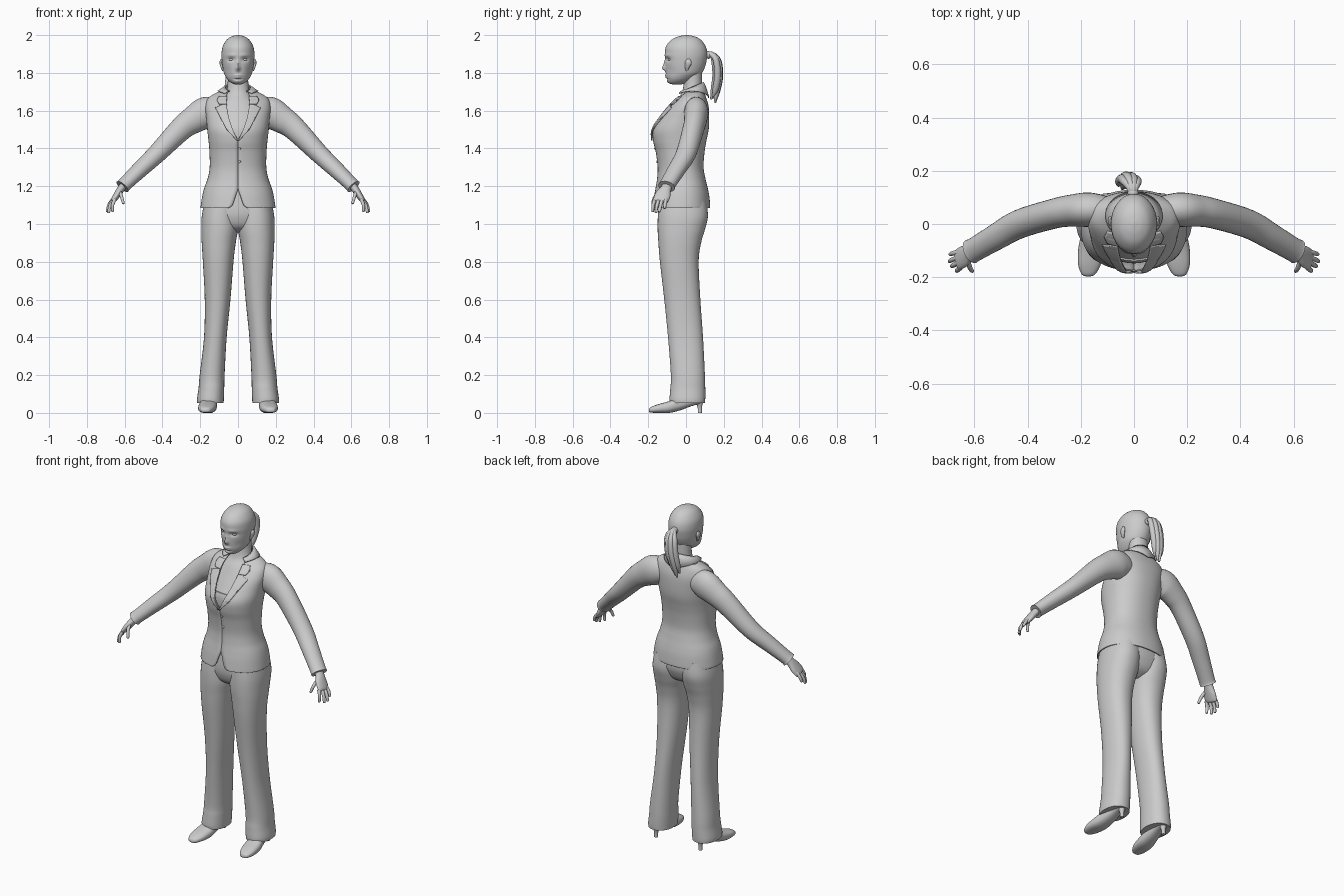
import bpy, bmesh, math
from mathutils import Vector

grey = bpy.data.materials.new("plain grey")
grey.diffuse_color = (0.6, 0.6, 0.6, 1)


def spline(keys, sub=6):
    """Catmull-Rom resampling of a short table of number rows."""
    out = []
    for i in range(len(keys) - 1):
        a, b = keys[i], keys[i + 1]
        p = keys[i - 1] if i else a
        q = keys[min(i + 2, len(keys) - 1)]
        for k in range(sub):
            t = k / sub
            out.append([0.5 * (2 * B + (C - A) * t + (2 * A - 5 * B + 4 * C - D) * t * t
                               + (3 * B - A - 3 * C + D) * t ** 3)
                        for A, B, C, D in zip(p, a, b, q)])
    return out + [list(keys[-1])]


def grid(name, rows, closed=True, cap=True, mirror=False, thick=0, sharp=50):
    """Skin rows of points into one smooth object."""
    bm = bmesh.new()
    vs = [[bm.verts.new(p) for p in r] for r in rows]
    n = len(rows[0])
    for a, b in zip(vs, vs[1:]):
        for i in range(n if closed else n - 1):
            j = (i + 1) % n
            bm.faces.new((a[i], a[j], b[j], b[i]))
    if closed and cap:
        bm.faces.new(vs[0])
        bm.faces.new(vs[-1])
    bmesh.ops.recalc_face_normals(bm, faces=bm.faces)
    me = bpy.data.meshes.new(name)
    bm.to_mesh(me)
    bm.free()
    me.polygons.foreach_set("use_smooth", [True] * len(me.polygons))
    me.set_sharp_from_angle(angle=math.radians(sharp))
    me.materials.append(grey)
    ob = bpy.data.objects.new(name, me)
    bpy.context.collection.objects.link(ob)
    if thick:
        m = ob.modifiers.new("thickness", 'SOLIDIFY')
        m.thickness, m.offset = thick, 0
    if mirror:
        m = ob.modifiers.new("mirror", 'MIRROR')
        m.use_mirror_merge = False
    return ob


def power(v, e):
    return math.copysign(abs(v) ** (2 / e), v)


def ring(z, cx, rx, yf, yb, n=40, e=2.0, gap=0, arc=False):
    """Horizontal rounded section, starting at the front; arc leaves a front gap."""
    t0 = math.asin(min(1, (max(gap, 0) / rx) ** (e / 2))) if arc else 0
    pts = []
    for i in range(n):
        t = t0 + (2 * math.pi - 2 * t0) * i / ((n - 1) if arc else n)
        pts.append((cx + rx * power(math.sin(t), e),
                    (yf + yb) / 2 - (yb - yf) / 2 * power(math.cos(t), e), z))
    return pts


def tube(name, keys, ref, n=20, sub=5, mirror=False):
    """Tube along (x, y, z, radius across, radius along side)."""
    st = spline(keys, sub)
    rows = []
    for i, s in enumerate(st):
        a, b = st[max(i - 1, 0)], st[min(i + 1, len(st) - 1)]
        t = (Vector(b[:3]) - Vector(a[:3])).normalized()
        side = t.cross(Vector(ref)).normalized()
        up = side.cross(t)
        rows.append([Vector(s[:3]) + up * s[3] * math.cos(w) + side * s[4] * math.sin(w)
                     for w in (2 * math.pi * k / n for k in range(n))])
    return grid(name, rows, mirror=mirror)


def ball(name, loc, size, mirror=False):
    rows = [[(loc[0] + size[0] * math.sin(p) * math.cos(t), loc[1] + size[1] * math.sin(p) * math.sin(t),
              loc[2] + size[2] * math.cos(p)) for t in (2 * math.pi * k / 16 for k in range(16))]
            for p in (0.08 + (math.pi - 0.16) * i / 10 for i in range(11))]
    return grid(name, rows, mirror=mirror)


# Head, with the face pushed in and out by soft bumps (depth, x, z, width, height)
bumps = [(-.017, 0, 1.824, .011, .014), (-.009, 0, 1.848, .009, .02), (.011, .036, 1.871, .019, .011),
         (-.004, .034, 1.893, .025, .008), (-.007, 0, 1.787, .02, .006), (-.006, 0, 1.776, .016, .005),
         (.005, 0, 1.767, .025, .004), (-.004, 0, 1.754, .02, .009), (.005, .06, 1.805, .02, .025)]
head = []
for s in spline([(1.738, 0, .012, -.068, -.03), (1.746, 0, .034, -.09, .0), (1.762, 0, .053, -.1, .035),
                 (1.78, 0, .066, -.104, .062), (1.8, 0, .075, -.106, .085), (1.83, 0, .081, -.108, .1),
                 (1.86, 0, .085, -.109, .108), (1.9, 0, .087, -.112, .113), (1.94, 0, .081, -.106, .104),
                 (1.975, 0, .06, -.077, .079), (1.993, 0, .034, -.04, .046), (2.0, 0, .006, -.004, .01)], 7):
    pts = []
    for x, y, z in ring(*s, n=96):
        if y < -.02:
            y += sum(d * math.exp(-((abs(x) - cx) / w) ** 2 - ((z - cz) / h) ** 2)
                     for d, cx, cz, w, h in bumps)
        pts.append((x, y, z))
    head.append(pts)
grid("head", head)
ball("eyes", (.036, -.083, 1.871), (.013, .013, .008), True)
tube("ears", [(.079, .005, 1.812, .006, .005), (.085, .006, 1.83, .012, .007),
              (.09, .012, 1.855, .018, .008), (.086, .014, 1.872, .008, .005)], (0, 1, 0), 14, mirror=True)

# Neck, bare chest and undershirt
chest = [(1.42, 0, .135, -.14, .08), (1.5, 0, .14, -.14, .09), (1.55, 0, .14, -.115, .09),
         (1.6, 0, .13, -.085, .09), (1.65, 0, .095, -.055, .085), (1.69, 0, .064, -.025, .083),
         (1.74, 0, .055, -.012, .085), (1.8, 0, .054, -.01, .085)]
grid("neck_and_chest", [ring(*s) for s in spline(chest)])
grid("undershirt", [ring(s[0], 0, s[2] + .004, s[3] - .006, s[4]) for s in spline(chest[:3]) if s[0] < 1.525])

# Jacket body: last column is the half width of the front opening
E = 2.25
jacket = spline([(1.085, 0, .195, -.172, .125, .05), (1.1, 0, .194, -.171, .125, .03),
                 (1.15, 0, .186, -.165, .12, .012), (1.19, 0, .176, -.158, .112, 0),
                 (1.24, 0, .158, -.15, .1, 0), (1.3, 0, .147, -.147, .09, 0),
                 (1.38, 0, .148, -.157, .095, 0), (1.44, 0, .153, -.171, .105, 0),
                 (1.5, 0, .16, -.172, .117, .03), (1.56, 0, .165, -.137, .12, .05),
                 (1.62, 0, .17, -.09, .117, .06), (1.665, 0, .155, -.045, .105, .063),
                 (1.697, 0, .105, .0, .092, .055)])
grid("jacket_body", [ring(*s[:5], n=65, e=E, gap=s[5], arc=True) for s in jacket],
     closed=False, thick=.006)


def front(x, z):
    """Jacket front surface depth."""
    for a, b in zip(jacket, jacket[1:]):
        if a[0] <= z <= b[0]:
            t = (z - a[0]) / (b[0] - a[0])
            rx, yf, yb = (a[k] + (b[k] - a[k]) * t for k in (2, 3, 4))
            return (yf + yb) / 2 - (yb - yf) / 2 * max(0, 1 - (x / rx) ** E) ** (1 / E)
    return 0


# Lapels and the notched collar ends: (height, inner x, outer x)
def lapel(name, keys):
    rows = []
    for a, b in zip(keys, keys[1:]):
        for k in range(6):
            z, i, o = (p + (q - p) * k / 5 for p, q in zip(a, b))
            xs = [i + (o - i) * m / 6 for m in range(7)]
            rows.append([(x, front(x, z) - .009, z) for x in xs])
    grid(name, rows, closed=False, mirror=True, thick=.007)


lapel("lapels", [(1.442, .0, .006), (1.5, .028, .06), (1.56, .048, .092), (1.615, .058, .12), (1.632, .06, .08)])
lapel("collar_ends", [(1.634, .06, .1), (1.655, .06, .112), (1.675, .058, .1)])

# Collar round the neck
collar = [[], [], []]
for i in range(41):
    a = math.radians(42 + 276 * i / 40)
    s, c = math.sin(a), math.cos(a)
    top = 1.695 + .055 * (1 - c) / 2
    low = 1.668 + .035 * abs(s)
    collar[0].append((.066 * s, .03 - .062 * c, top))
    collar[1].append((.08 * s, .03 - .075 * c, top * .6 + low * .4 + .004))
    collar[2].append((.106 * s, .03 - .09 * c, low))
grid("collar", collar, closed=False, thick=.006)
for z in (1.33, 1.4):
    ball("jacket_button", (.008, front(.008, z) - .003, z), (.007, .004, .007))

# Sleeves
tube("sleeves", [(.09, .05, 1.595, .06, .05), (.165, .054, 1.59, .084, .064), (.235, .05, 1.552, .073, .06),
                 (.3, .039, 1.504, .063, .056), (.43, .0, 1.372, .05, .054), (.52, -.05, 1.287, .043, .049),
                 (.595, -.094, 1.215, .037, .045), (.612, -.103, 1.198, .039, .047)],
     (0, 0, 1), 28, mirror=True)

# Hands
tube("palms", [(.598, -.095, 1.215, .027, .02), (.62, -.107, 1.185, .029, .02),
               (.64, -.122, 1.155, .041, .018), (.66, -.134, 1.125, .04, .014),
               (.666, -.137, 1.117, .034, .006)], (0, 1, 0), mirror=True)
fingers = {"index": ((.652, -.164, 1.13), (.664, -.174, 1.1), (.664, -.176, 1.068)),
           "middle": ((.659, -.145, 1.126), (.678, -.155, 1.095), (.684, -.159, 1.062)),
           "ring": ((.662, -.126, 1.127), (.684, -.135, 1.098), (.693, -.14, 1.067)),
           "little": ((.66, -.107, 1.133), (.68, -.11, 1.108), (.69, -.114, 1.084)),
           "thumb": ((.625, -.138, 1.17), (.616, -.165, 1.142), (.607, -.177, 1.11))}
for f, (a, b, c) in fingers.items():
    tip = Vector(c) + (Vector(c) - Vector(b)) * .12
    tube(f + "_fingers", [(*a, .01, .01), (*b, .009, .009), (*c, .007, .007), (*tip, .002, .002)],
         (0, 1, 0), 10, 4, True)

# Trousers
grid("trouser_hips", [ring(*s, e=2.2) for s in spline(
    [(.955, 0, .06, -.07, .03), (.98, 0, .14, -.115, .075), (1.02, 0, .178, -.138, .1),
     (1.08, 0, .185, -.146, .112), (1.2, 0, .155, -.135, .095)])])
grid("trouser_legs", [ring(*s, e=2.2) for s in spline(
    [(.052, .146, .07, -.085, .1), (.075, .146, .071, -.087, .102), (.13, .141, .068, -.083, .102),
     (.2, .137, .066, -.08, .1), (.4, .12, .06, -.095, .09), (.6, .108, .068, -.115, .076),
     (.8, .105, .081, -.138, .067), (.9, .102, .09, -.146, .08), (.97, .097, .097, -.15, .1),
     (1.04, .095, .097, -.149, .116), (1.12, .088, .09, -.142, .108)])], mirror=True)

# Shoes: (y, centre x, bottom, top, half width)
shoe = []
for y, cx, lo, hi, w in spline([(-.197, .172, .008, .018, .008), (-.188, .171, .002, .03, .026),
                                (-.15, .167, 0, .045, .043), (-.09, .161, 0, .062, .048),
                                (-.03, .154, .014, .085, .042), (.03, .149, .036, .1, .035),
                                (.075, .147, .048, .1, .031), (.096, .147, .06, .09, .012)], 5):
    shoe.append([(cx + w * power(math.cos(t), 2.5), y, (lo + hi) / 2 + (hi - lo) / 2 * power(math.sin(t), 2.5))
                 for t in (2 * math.pi * k / 28 for k in range(28))])
grid("shoes", shoe, mirror=True)
tube("shoe_heels", [(.147, .073, 0, .011, .011), (.147, .073, .03, .012, .012),
                    (.147, .07, .065, .024, .024)], (1, 0, 0), 14, mirror=True)

# Ponytail of overlapping strands with a hair tie
for i, (dx, dy, end) in enumerate([(-.024, -.004, 1.665), (-.008, .006, 1.642), (.01, .004, 1.65),
                                   (.025, -.006, 1.675), (0, -.016, 1.66)]):
    tube(f"ponytail_strand_{i + 1}",
         [(-.004, .095, 1.893, .011, .011), (-.006 + dx * .4, .135, 1.898 + dy * .4, .013, .013),
          (-.012 + dx, .165 + dy, 1.865, .016, .016), (-.022 + dx, .173 + dy, 1.79, .018, .018),
          (-.036 + dx * .8, .163 + dy, 1.715, .016, .016), (-.044 + dx * .6, .148 + dy, end, .005, .005)],
         (1, 0, 0), 14)
tube("hair_tie", [(-.004, .108, 1.893, .018, .018), (-.004, .117, 1.895, .021, .021),
                  (-.004, .126, 1.896, .018, .018)], (1, 0, 0), 16)
